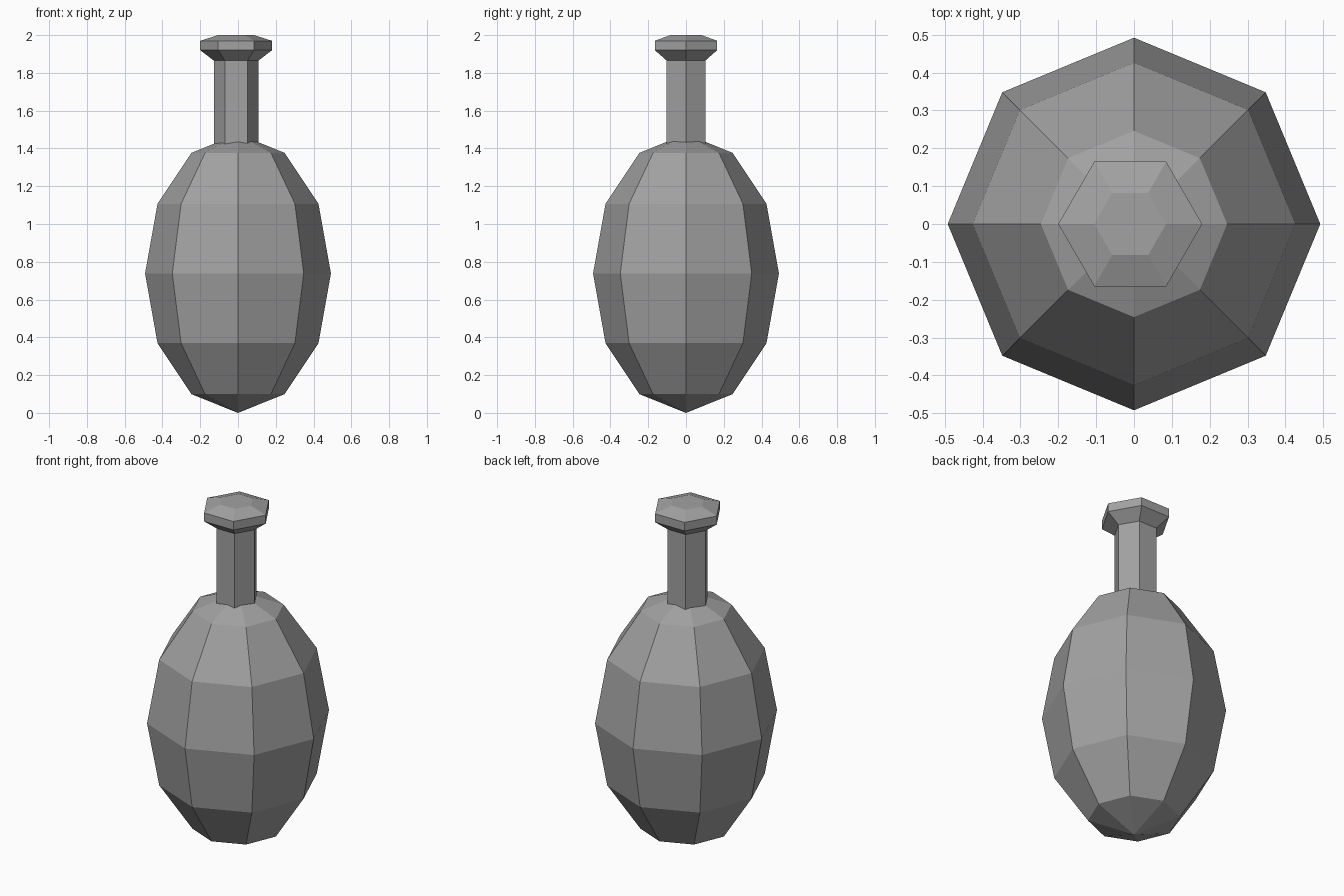
import bpy
import bmesh
from math import cos, sin, tau

cube = bpy.data.objects.get("Cube")
if cube:
    bpy.data.objects.remove(cube, do_unlink=True)

# One plain grey for the whole model
grey = bpy.data.materials.new("plain_grey")
grey.use_nodes = True
colour = (0.36, 0.36, 0.36, 1)
grey.diffuse_color = colour
grey.node_tree.nodes["Principled BSDF"].inputs["Base Color"].default_value = colour


def add_lathe(name, profile, sides, centre_x=0):
    """Turn (radius, z) points into a faceted closed solid; radius 0 is a tip."""
    bm = bmesh.new()
    rings = []
    for radius, z in profile:
        count = sides if radius > 0 else 1
        rings.append([bm.verts.new((radius * cos(tau * i / sides),
                                    radius * sin(tau * i / sides), z))
                      for i in range(count)])
    for low, high in zip(rings, rings[1:]):
        for i in range(sides):
            j = (i + 1) % sides
            corners = [low[i % len(low)], low[j % len(low)],
                       high[j % len(high)], high[i % len(high)]]
            bm.faces.new(list(dict.fromkeys(corners)))
    for ring in (rings[0], rings[-1]):
        if len(ring) > 1:
            bm.faces.new(ring)
    bmesh.ops.recalc_face_normals(bm, faces=bm.faces)
    mesh = bpy.data.meshes.new(name)
    bm.to_mesh(mesh)
    bm.free()
    mesh.materials.append(grey)
    obj = bpy.data.objects.new(name, mesh)
    obj.location.x = centre_x
    bpy.context.collection.objects.link(obj)
    return obj


# Body: eight-sided stretched ball with six bands
half_height, radius, bands = 0.738, 0.492, 6
angles = [tau / 2 * k / bands for k in range(bands + 1)]
body_profile = [(radius * sin(a) if 0 < k < bands else 0,
                 half_height * (1 - cos(a))) for k, a in enumerate(angles)]
add_lathe("body", body_profile, 8)

# Neck with a flared lip, slightly off centre
neck_profile = [(0.118, 1.40), (0.118, 1.865), (0.19, 1.92),
                (0.19, 1.97), (0.095, 2.0)]
add_lathe("neck_and_lip", neck_profile, 6, -0.01)
